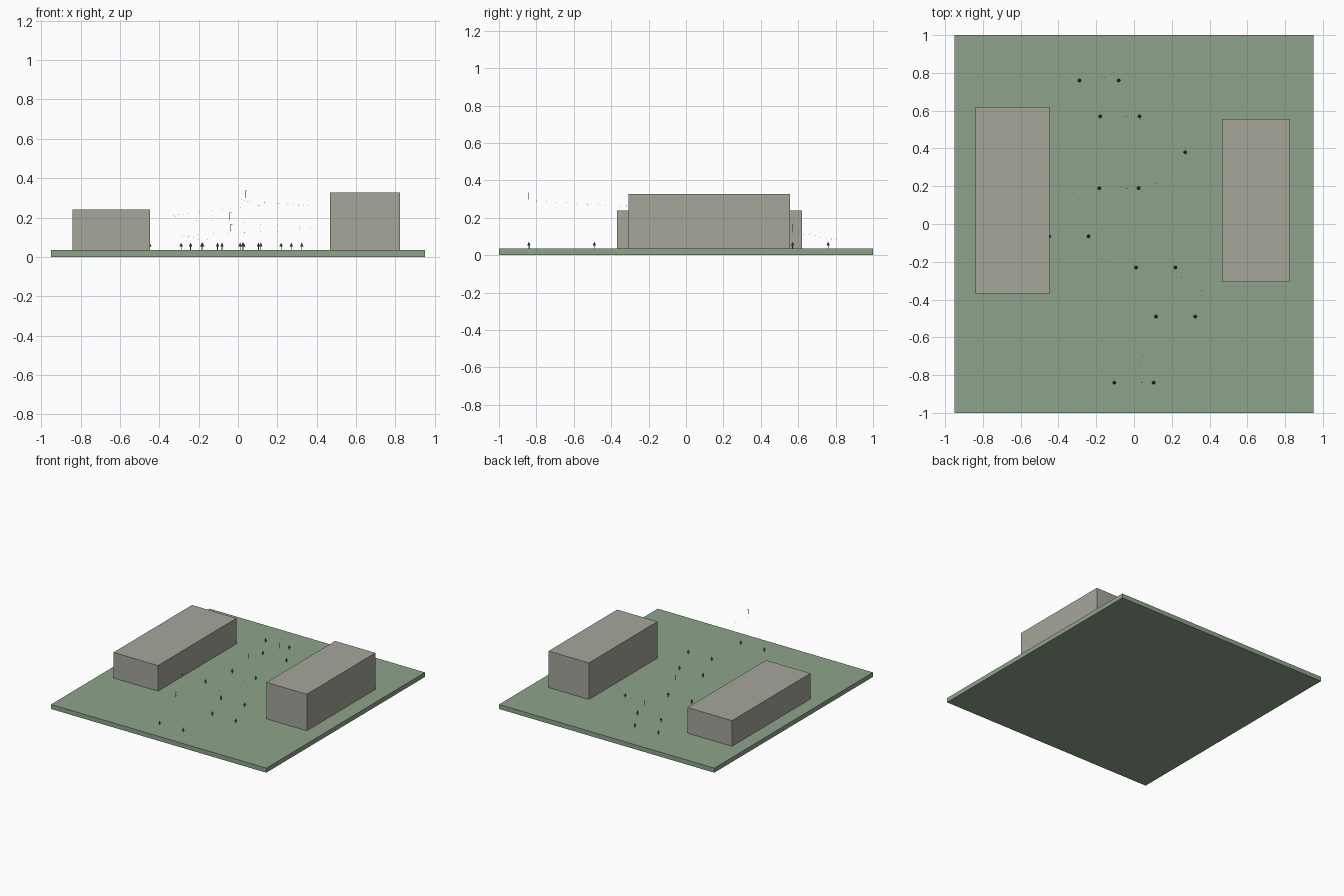
import bpy
import math
from mathutils import Vector

if "Cube" in bpy.data.objects:
    bpy.data.objects.remove(bpy.data.objects["Cube"])


def material(name, rgb):
    m = bpy.data.materials.new(name)
    m.diffuse_color = (*rgb, 1)
    m.use_nodes = True
    m.node_tree.nodes["Principled BSDF"].inputs["Base Color"].default_value = m.diffuse_color
    return m


GRASS = material("grass", (0.27, 0.37, 0.26))
WALL = material("wall", (0.38, 0.38, 0.33))
DARK = material("dark_green", (0.08, 0.15, 0.09))
GROUND_TOP = 0.036


def box(name, x0, x1, y0, y1, z0, z1, mat):
    bpy.ops.mesh.primitive_cube_add(
        size=1, location=((x0 + x1) / 2, (y0 + y1) / 2, (z0 + z1) / 2))
    o = bpy.context.object
    o.name = name
    o.scale = (x1 - x0, y1 - y0, z1 - z0)
    o.data.materials.append(mat)


def cone(name, x, y, z0, z1, r0, r1, sides=8):
    bpy.ops.mesh.primitive_cone_add(
        vertices=sides, radius1=r0, radius2=r1, depth=z1 - z0,
        location=(x, y, (z0 + z1) / 2))
    o = bpy.context.object
    o.name = name
    o.data.materials.append(DARK)


# Ground slab and the two flanking blocks
box("ground", -0.95, 0.95, -1, 1, 0, GROUND_TOP, GRASS)
box("left_building", -0.84, -0.447, -0.37, 0.62, GROUND_TOP, 0.24, WALL)
box("right_building", 0.467, 0.823, -0.308, 0.557, GROUND_TOP, 0.327, WALL)

# Course gates: centre x, y and the height of the descending path
gates = [Vector(p) for p in (
    (0, -0.84, 0.29), (0.22, -0.49, 0.27), (0.115, -0.23, 0.255),
    (-0.345, -0.065, 0.21), (-0.08, 0.19, 0.18), (0.375, 0.38, 0.15),
    (-0.075, 0.57, 0.12), (-0.185, 0.76, 0.09))]

# A pair of small marker cones on stems at every gate
for g in gates:
    for side in (-1, 1):
        x = g.x + side * 0.104
        cone("marker_stem", x, g.y, GROUND_TOP, 0.053, 0.002, 0.002, 6)
        cone("marker_cone", x, g.y, 0.052, 0.073, 0.009, 0)

# Thin bent posts beside some gates
for i in (0, 4, 6):
    g = gates[i]
    x, z = g.x + 0.039, g.z + 0.008
    box("gate_post", x - 0.001, x + 0.001, g.y - 0.001, g.y + 0.001, z, z + 0.038, DARK)
    box("gate_post_tip", x, x + 0.008, g.y - 0.001, g.y + 0.001,
        z + 0.036, z + 0.038, DARK)

# Dotted path winding through the gates
path = [Vector(p) for p in (
    (0.02, -0.8, 0.29), (0.06, -0.64, 0.28), (0.28, -0.47, 0.27),
    (0.36, -0.35, 0.26), (0.2, -0.25, 0.27), (-0.08, -0.22, 0.24),
    (-0.25, -0.16, 0.22), (-0.33, -0.06, 0.21), (-0.29, 0.13, 0.19),
    (-0.05, 0.18, 0.18), (0.2, 0.23, 0.16), (0.37, 0.38, 0.15),
    (0.2, 0.52, 0.13), (-0.05, 0.57, 0.12), (-0.28, 0.66, 0.11),
    (-0.2, 0.75, 0.09), (-0.06, 0.83, 0.08))]
for a, b in zip(path, path[1:]):
    for k in range(3):
        bpy.ops.mesh.primitive_ico_sphere_add(
            subdivisions=1, radius=0.0018, location=a.lerp(b, k / 3))
        bpy.context.object.name = "path_dot"
        bpy.context.object.data.materials.append(DARK)
